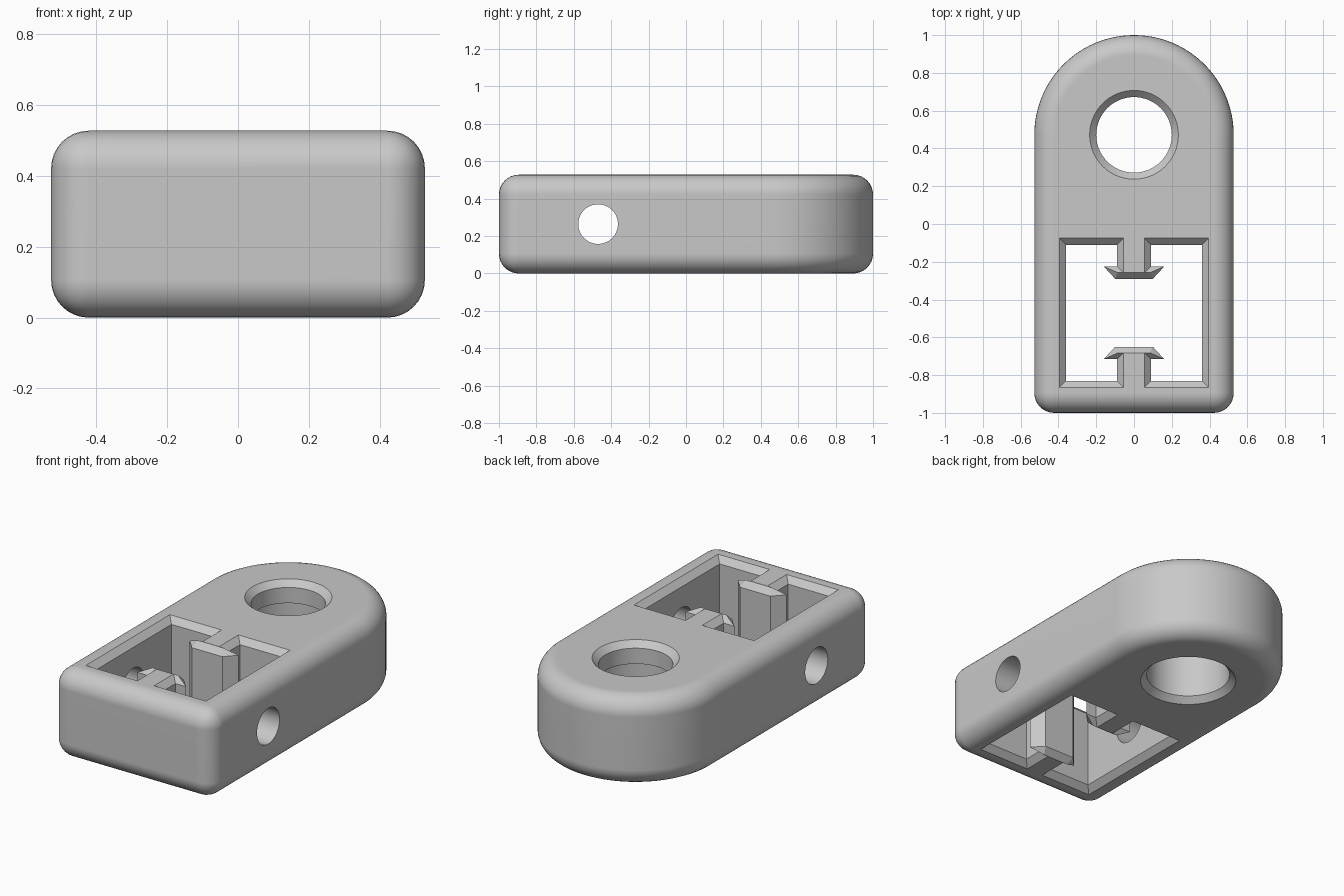
import bpy, bmesh, math
from mathutils import Matrix

H = 0.528            # body height, also half its width
FILLET = 0.106
CH = 0.035           # chamfer size
HOLE_Y, POCKET_Y = 0.472, -0.47

old = bpy.data.objects.get("Cube")
if old:
    bpy.data.objects.remove(old)

grey = bpy.data.materials.new("plain grey")
grey.use_nodes = True
grey.diffuse_color = (0.58, 0.58, 0.58, 1)
grey.node_tree.nodes["Principled BSDF"].inputs["Base Color"].default_value = grey.diffuse_color


def make_object(name, bm):
    bmesh.ops.remove_doubles(bm, verts=bm.verts, dist=1e-5)
    bmesh.ops.recalc_face_normals(bm, faces=bm.faces)
    mesh = bpy.data.meshes.new(name)
    bm.to_mesh(mesh)
    bm.free()
    mesh.materials.append(grey)
    ob = bpy.data.objects.new(name, mesh)
    bpy.context.collection.objects.link(ob)
    return ob


def loft(name, rings, matrix=None):
    """Closed solid through stacked (points, z) rings of equal length."""
    bm = bmesh.new()
    loops = [[bm.verts.new((x, y, z)) for x, y in pts] for pts, z in rings]
    n = len(loops[0])
    for a, b in zip(loops, loops[1:]):
        for i in range(n):
            j = (i + 1) % n
            bm.faces.new((a[i], a[j], b[j], b[i]))
    bm.faces.new(loops[0])
    bm.faces.new(loops[-1])
    if matrix:
        bm.transform(matrix)
    return make_object(name, bm)


def circle(r, cy=0.0, n=64):
    return [(r * math.cos(2 * math.pi * i / n), cy + r * math.sin(2 * math.pi * i / n))
            for i in range(n)]


def rect(hx, y0, y1):
    return [(-hx, y0), (hx, y0), (hx, y1), (-hx, y1)]


def combine(target, tool, operation):
    mod = target.modifiers.new(operation.title(), 'BOOLEAN')
    mod.operation, mod.object, mod.solver = operation, tool, 'EXACT'
    tool.hide_render = True
    bpy.context.view_layer.objects.active = target
    bpy.ops.object.modifier_apply(modifier=mod.name)
    bpy.data.objects.remove(tool)


# Body: rounded-end slab with all rims and front corners filleted
outline = [(-H, -1), (H, -1)] + [
    (H * math.cos(math.pi * i / 48), HOLE_Y + H * math.sin(math.pi * i / 48)) for i in range(49)]
bm = bmesh.new()
base = bm.faces.new([bm.verts.new((x, y, 0)) for x, y in outline])
top = bmesh.ops.extrude_face_region(bm, geom=[base])["geom"]
bmesh.ops.translate(bm, vec=(0, 0, H), verts=[g for g in top if isinstance(g, bmesh.types.BMVert)])
bmesh.ops.recalc_face_normals(bm, faces=bm.faces)
rims = [e for e in bm.edges
        if abs(e.verts[0].co.z - e.verts[1].co.z) < 1e-4 or e.verts[0].co.y < -0.99]
bmesh.ops.bevel(bm, geom=rims, offset=FILLET, segments=8, profile=0.5,
                affect='EDGES', clamp_overlap=False)
body = make_object("slab_body", bm)

# Round eye: narrow lip on top, wider bore from below, chamfered at both ends
OVER = 0.01
STEP_Z, R_TOP, R_LOW = 0.40, 0.20, 0.232
combine(body, loft("eye_cutter", [
    (circle(r, HOLE_Y), z) for r, z in (
        (R_LOW + CH + OVER, -OVER), (R_LOW, CH), (R_LOW, STEP_Z), (R_TOP, STEP_Z),
        (R_TOP, H - CH), (R_TOP + CH + OVER, H + OVER))]), 'DIFFERENCE')

# Square pocket with chamfered mouths
HALF = 0.36
combine(body, loft("pocket_cutter", [
    (rect(HALF + g, POCKET_Y - HALF - g, POCKET_Y + HALF + g), z) for g, z in (
        (CH + OVER, -OVER), (0, CH), (0, H - CH), (CH + OVER, H + OVER))]), 'DIFFERENCE')

# Cross pin hole through both side walls
turn = Matrix.Translation((0, POCKET_Y, H / 2)) @ Matrix.Rotation(math.pi / 2, 4, 'Y')
combine(body, loft("pin_cutter", [(circle(0.106), -0.7), (circle(0.106), 0.7)], turn), 'DIFFERENCE')

# Facing T-shaped hooks: chamfered stem plus a roof-ended arrow head
for s in (1, -1):
    def at(d):
        return POCKET_Y + s * d
    stem = loft("hook_stem", [(rect(w, at(0.214), at(0.42)), z) for w, z in (
        (0.055, 0), (0.09, CH), (0.09, H - CH), (0.055, H))])
    ridge = rect(0.085, at(0.2125), at(0.2125))
    head = [(-0.1, at(0.18)), (0.1, at(0.18)), (0.16, at(0.245)), (-0.16, at(0.245))]
    bm = bmesh.new()
    levels = [(ridge, 0), (head, CH), (head, H - CH), (ridge, H)]
    for pts, z in levels:
        for x, y in pts:
            bm.verts.new((x, y, z))
    bmesh.ops.remove_doubles(bm, verts=bm.verts, dist=1e-5)
    bmesh.ops.convex_hull(bm, input=bm.verts)
    bmesh.ops.dissolve_limit(bm, angle_limit=0.01, verts=bm.verts, edges=bm.edges)
    hook_head = make_object("hook_head", bm)
    combine(stem, hook_head, 'UNION')
    combine(body, stem, 'UNION')

# Smooth fillets and bores, crisp chamfers
body.data.shade_smooth()
body.data.set_sharp_from_angle(angle=math.radians(30))
weighted = body.modifiers.new("Weighted Normal", 'WEIGHTED_NORMAL')
weighted.keep_sharp = True
